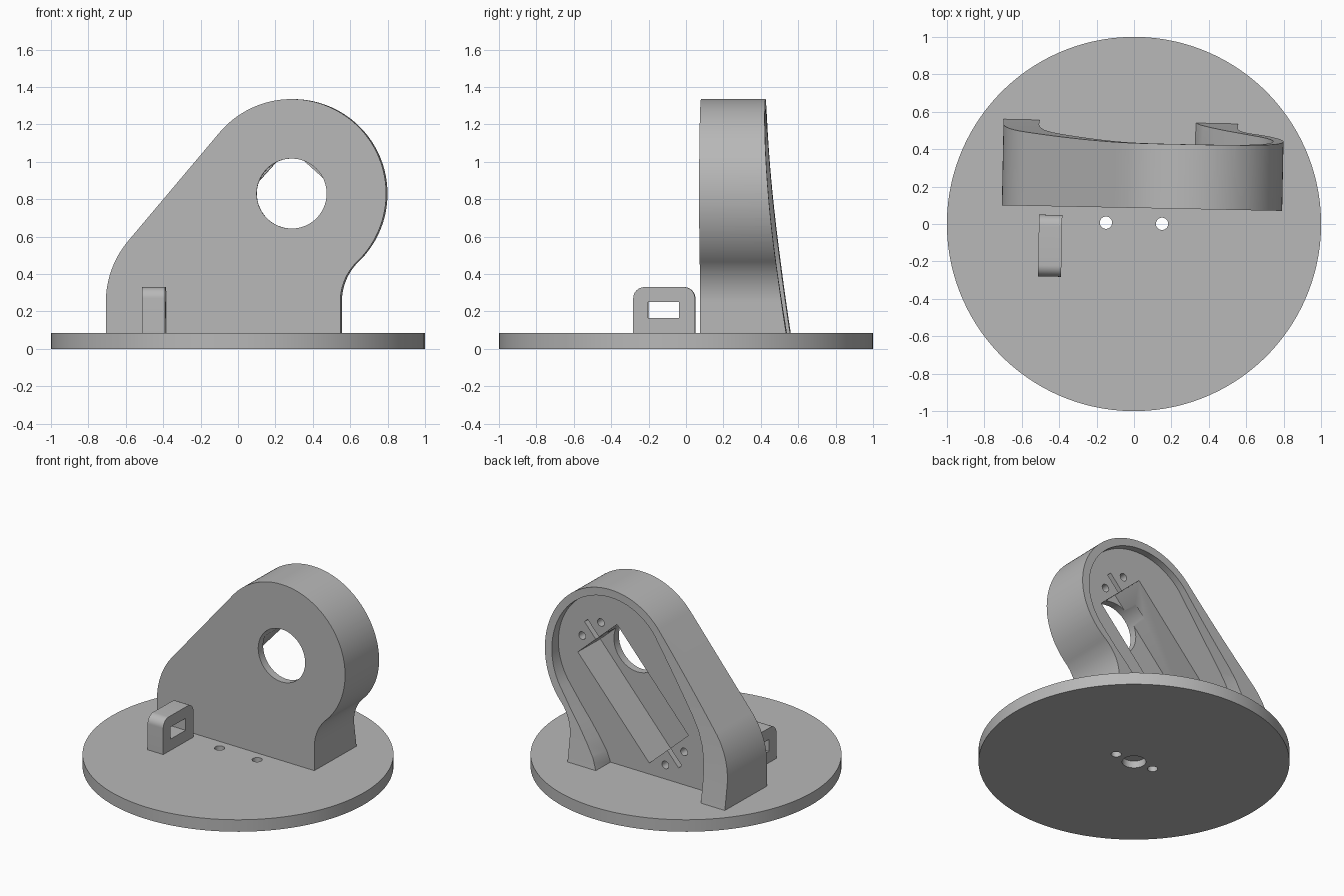
import bpy, bmesh
from math import sin, cos, radians, hypot
from mathutils import Matrix, Vector

cube = bpy.data.objects.get("Cube")
if cube:
    bpy.data.objects.remove(cube, do_unlink=True)

grey = bpy.data.materials.new("matte_grey")
grey.use_nodes = True
COLOUR = (0.48, 0.48, 0.48, 1)
grey.diffuse_color = COLOUR
grey.node_tree.nodes["Principled BSDF"].inputs["Base Color"].default_value = COLOUR

TURN = Matrix.Rotation(radians(-1.15), 4, 'Z')   # whole part sits slightly turned


def arc(cx, cz, r, start, end, n=32):
    angles = [radians(start + (end - start) * i / n) for i in range(n + 1)]
    return [(cx + r * cos(a), cz + r * sin(a)) for a in angles]


def circle(cx, cz, r, n=48):
    return arc(cx, cz, r, 0, 360, n)[:-1]


def prism(name, outline, axis, low, high):
    """Extrude a closed outline along one axis."""
    place = {'x': lambda a, b, t: (t, a, b),
             'y': lambda a, b, t: (a, t, b),
             'z': lambda a, b, t: (a, b, t)}[axis]
    bm = bmesh.new()
    face = bm.faces.new([bm.verts.new(place(a, b, low)) for a, b in outline])
    new = bmesh.ops.extrude_face_region(bm, geom=[face])["geom"]
    move = Vector(place(0, 0, high - low))
    bmesh.ops.translate(bm, vec=move, verts=[g for g in new if isinstance(g, bmesh.types.BMVert)])
    bmesh.ops.recalc_face_normals(bm, faces=bm.faces)
    mesh = bpy.data.meshes.new(name)
    bm.to_mesh(mesh)
    bm.free()
    obj = bpy.data.objects.new(name, mesh)
    bpy.context.collection.objects.link(obj)
    mesh.materials.append(grey)
    return obj


def combine(obj, cutter, operation='DIFFERENCE'):
    """Apply a boolean and discard the cutter."""
    mod = obj.modifiers.new("cut", 'BOOLEAN')
    mod.operation, mod.solver, mod.object = operation, 'EXACT', cutter
    bpy.context.view_layer.objects.active = obj
    bpy.ops.object.modifier_apply(modifier=mod.name)
    bpy.data.objects.remove(cutter, do_unlink=True)


def finish(obj):
    obj.data.transform(TURN)
    bpy.ops.object.select_all(action='DESELECT')
    obj.select_set(True)
    bpy.context.view_layer.objects.active = obj
    bpy.ops.object.shade_smooth_by_angle(angle=radians(25))


# Round base with two through holes and a blind recess underneath
BASE_TOP = 0.085
base = prism("base_disc", circle(0, 0, 1, 128), 'z', 0, BASE_TOP)
for side in (-1, 1):
    combine(base, prism("hole", circle(side * 0.15, 0.004, 0.033, 32), 'z', -0.1, 0.2))
combine(base, prism("recess", circle(0, 0, 0.077), 'z', -0.1, 0.05))
finish(base)

# Upright bracket: front outline trimmed by a curved back
HUB = (0.285, 0.83)
FRONT, FLOOR, FOOT = 0.086, 0.385, 0.05
outline = (arc(*HUB, 0.505, -45.9, 140, 72) + arc(-0.2, 0.25, 0.508, 140, 180, 20)
           + [(-0.708, FOOT), (0.545, FOOT)] + arc(0.845, 0.252, 0.3, 180, 134.1, 20)[:-1])
bracket = prism("bracket", outline, 'y', FRONT, 0.7)
back = []
for i in range(33):
    z = 1.4 - 1.4 * i / 32
    back.append((0.431 + 0.115 * (max(0, 1.335 - z) / 1.25) ** 1.7, z))
combine(bracket, prism("back_trim", back + [(-0.1, 0), (-0.1, 1.4)], 'x', -1, 1), 'INTERSECT')

# Open cavity in the back, leaving a rim
cavity = (arc(*HUB, 0.45, -38, 142, 64)
          + [(-0.40, 0.64), (-0.45, 0.56), (-0.49, 0.46), (-0.51, 0.36), (-0.517, 0.26), (-0.517, 0)]
          + [(0.315, 0), (0.32, 0.085), (0.35, 0.16), (0.41, 0.25), (0.48, 0.345), (0.56, 0.445)])
combine(bracket, prism("cavity", cavity, 'y', FLOOR, 0.9))

# Slanted motor pocket, shaft hole, screw holes and grooves
MID = Vector((0.14, 0.62))
ALONG = Vector((cos(radians(48)), sin(radians(48))))
ACROSS = Vector((-ALONG.y, ALONG.x))


def slanted(u, v):
    return MID + ALONG * u + ACROSS * v


def slanted_box(u0, u1, v):
    return [slanted(*p) for p in ((u0, -v), (u1, -v), (u1, v), (u0, v))]


combine(bracket, prism("pocket", slanted_box(-0.425, 0.425, 0.21), 'y', 0.14, 0.5))
combine(bracket, prism("shaft_hole", circle(*HUB, 0.187, 64), 'y', -0.1, 0.25))
for end in (-1, 1):
    groove = slanted_box(*sorted((end * 0.40, end * 0.56)), 0.017)
    combine(bracket, prism("groove", groove, 'y', FLOOR - 0.05, 0.5))
    for side in (-1, 1):
        spot = slanted(end * 0.495, side * 0.1)
        combine(bracket, prism("screw", circle(*spot, 0.027, 24), 'y', FLOOR - 0.18, 0.5))
finish(bracket)

# Cable loop standing in front
loop_outline = ([(-0.29, FOOT), (0.04, FOOT)] + arc(-0.02, 0.27, 0.06, 0, 90, 12)
                + arc(-0.23, 0.27, 0.06, 90, 180, 12))
loop = prism("cable_loop", loop_outline, 'x', -0.508, -0.384)
window = [(-0.21, 0.165), (-0.045, 0.165), (-0.045, 0.25), (-0.21, 0.25)]
combine(loop, prism("window", window, 'x', -0.7, -0.2))
finish(loop)
